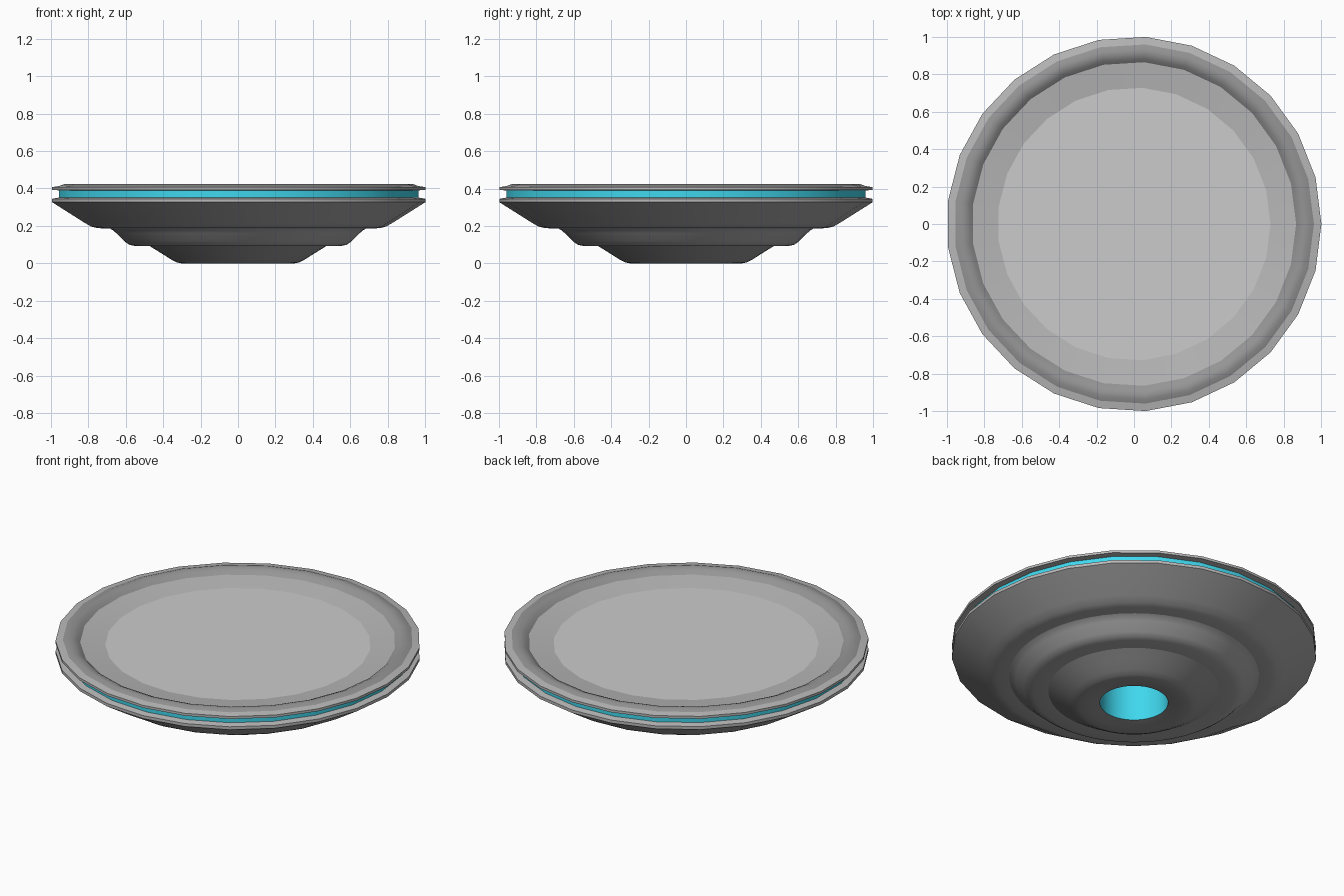
import bpy, bmesh, math

if "Cube" in bpy.data.objects:
    bpy.data.objects.remove(bpy.data.objects["Cube"])


def material(name, r, g, b):
    m = bpy.data.materials.new(name)
    m.diffuse_color = (r, g, b, 1)
    m.use_nodes = True
    m.node_tree.nodes["Principled BSDF"].inputs["Base Color"].default_value = m.diffuse_color
    return m


GREY = material("mid_grey", 0.48, 0.48, 0.48)
HULL = material("hull_grey", 0.40, 0.40, 0.40)
DARK = material("dark_grey", 0.30, 0.30, 0.30)
BLUE = material("blue_glow", 0.05, 0.68, 0.85)


def lathe(name, profile, mat=None, sides=25, angle=35):
    """Spin (radius, z) points round z; order runs bottom -> out -> up -> in."""
    bm = bmesh.new()
    rings = []
    for r, z in profile:
        if r == 0:
            rings.append([bm.verts.new((0, 0, z))] * sides)
        else:
            rings.append([bm.verts.new((r * math.cos(2 * math.pi * k / sides),
                                        r * math.sin(2 * math.pi * k / sides), z))
                          for k in range(sides)])
    for a, b in zip(rings, rings[1:]):
        for k in range(sides):
            n = (k + 1) % sides
            corners = list(dict.fromkeys((a[k], a[n], b[n], b[k])))
            bm.faces.new(corners)
    mesh = bpy.data.meshes.new(name)
    bm.to_mesh(mesh)
    bm.free()
    ob = bpy.data.objects.new(name, mesh)
    bpy.context.collection.objects.link(ob)
    if mat:
        mesh.materials.append(mat)
    bpy.ops.object.select_all(action='DESELECT')
    ob.select_set(True)
    bpy.context.view_layer.objects.active = ob
    bpy.ops.object.shade_smooth_by_angle(angle=math.radians(angle))
    return ob


# Three stepped tiers of the underside
lathe("lower_hull", [(0.187, 0.015), (0.25, 0.002), (0.30, 0.0), (0.325, 0.005),
                     (0.355, 0.02), (0.41, 0.055), (0.47, 0.092)], DARK, 50)
lathe("middle_hull", [(0.465, 0.092), (0.55, 0.093), (0.58, 0.10), (0.605, 0.117),
                      (0.65, 0.162), (0.668, 0.178), (0.685, 0.187)], HULL, 50)
lathe("upper_hull", [(0.675, 0.187), (0.755, 0.188), (0.79, 0.197), (0.83, 0.22),
                     (1.0, 0.327)], HULL)

# Lower flange, glowing band and upper rim around the edge
lathe("lower_flange", [(1.0, 0.327), (1.0, 0.345), (0.96, 0.352)], GREY)
lathe("light_band", [(0.962, 0.35), (0.962, 0.392)], BLUE)
lathe("upper_rim", [(0.96, 0.39), (1.0, 0.392), (1.0, 0.407), (0.96, 0.414)], GREY)

# Rounded bead, inner ring and flat deck on top
lathe("rim_bead", [(0.96, 0.414), (0.935, 0.423), (0.91, 0.424), (0.885, 0.413),
                   (0.865, 0.397)], DARK)
lathe("inner_ring", [(0.865, 0.397), (0.728, 0.38)], GREY)
lathe("deck", [(0.728, 0.38), (0, 0.38)])

# Glowing thruster well in the underside
lathe("thruster_well", [(0, 0.36), (0.187, 0.36), (0.187, 0.015)], BLUE, 50)
